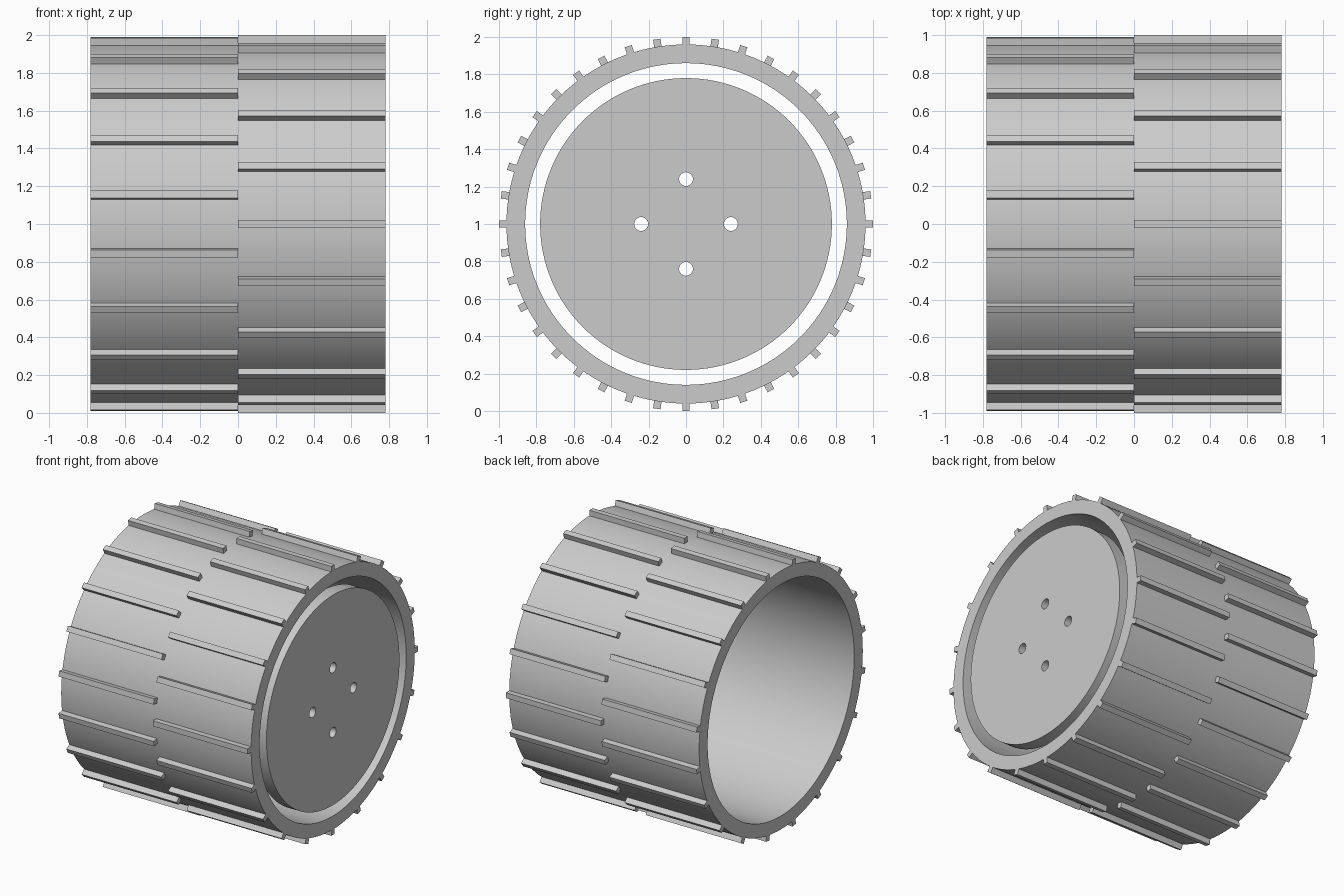
import bpy, bmesh
from math import radians, pi, tau
from mathutils import Matrix, Vector

if "Cube" in bpy.data.objects:
    bpy.data.objects.remove(bpy.data.objects["Cube"])

HALF = 0.78          # half width of the wheel
AXLE = Vector((0, 0, 1))
SEGMENTS = 128

grey = bpy.data.materials.new("light_grey")
grey.use_nodes = True
grey.diffuse_color = (0.6, 0.6, 0.6, 1)
grey.node_tree.nodes["Principled BSDF"].inputs["Base Color"].default_value = (0.6, 0.6, 0.6, 1)


def make_object(name, bm):
    bmesh.ops.recalc_face_normals(bm, faces=bm.faces)
    mesh = bpy.data.meshes.new(name)
    bm.to_mesh(mesh)
    bm.free()
    mesh.materials.append(grey)
    obj = bpy.data.objects.new(name, mesh)
    obj.location = AXLE
    bpy.context.collection.objects.link(obj)
    return obj


def smooth(obj):
    bpy.ops.object.select_all(action='DESELECT')
    obj.select_set(True)
    bpy.context.view_layer.objects.active = obj
    bpy.ops.object.shade_smooth_by_angle(angle=radians(30))


def add_cylinder(bm, radius, x_min, x_max, y=0, z=0, segments=SEGMENTS):
    place = Matrix.Translation(((x_min + x_max) / 2, y, z)) @ Matrix.Rotation(pi / 2, 4, 'Y')
    bmesh.ops.create_cone(bm, cap_ends=True, segments=segments, radius1=radius,
                          radius2=radius, depth=x_max - x_min, matrix=place)


# Open drum: rectangular wall section spun around the axle
bm = bmesh.new()
section = [bm.verts.new(p) for p in ((-HALF, 0, 0.86), (HALF, 0, 0.86),
                                     (HALF, 0, 0.96), (-HALF, 0, 0.96))]
edges = [bm.edges.new((section[i], section[(i + 1) % 4])) for i in range(4)]
bmesh.ops.spin(bm, geom=section + edges, cent=(0, 0, 0), axis=(1, 0, 0),
               angle=tau, steps=SEGMENTS, use_merge=True)
bmesh.ops.remove_doubles(bm, verts=bm.verts, dist=0.0001)
smooth(make_object("drum", bm))


# Tread bars: two staggered rows of straight bars
def tread_row(name, x_centre, offset, count=20):
    bm = bmesh.new()
    for i in range(count):
        turn = Matrix.Rotation(tau * (i + offset) / count, 4, 'X')
        place = Matrix.Translation((x_centre, 0, 0.975))
        size = Matrix.Diagonal((HALF, 0.04, 0.05, 1))
        bmesh.ops.create_cube(bm, size=1, matrix=turn @ place @ size)
    make_object(name, bm)


tread_row("left_tread_bars", HALF / 2, 0)
tread_row("right_tread_bars", -HALF / 2, 0.5)

# Hub disc, flush with one end of the drum
bm = bmesh.new()
add_cylinder(bm, 0.78, HALF - 0.1, HALF)
hub = make_object("hub_disc", bm)

# Four bolt holes through the disc
bm = bmesh.new()
for y, z in ((0.24, 0), (-0.24, 0), (0, 0.24), (0, -0.24)):
    add_cylinder(bm, 0.037, HALF - 0.2, HALF + 0.1, y, z, segments=32)
cutter = make_object("bolt_hole_cutter", bm)
cutter.hide_render = True
cut = hub.modifiers.new("bolt_holes", 'BOOLEAN')
cut.operation = 'DIFFERENCE'
cut.solver = 'EXACT'
cut.object = cutter
smooth(hub)
bpy.ops.object.modifier_apply(modifier=cut.name)
bpy.data.objects.remove(cutter)
